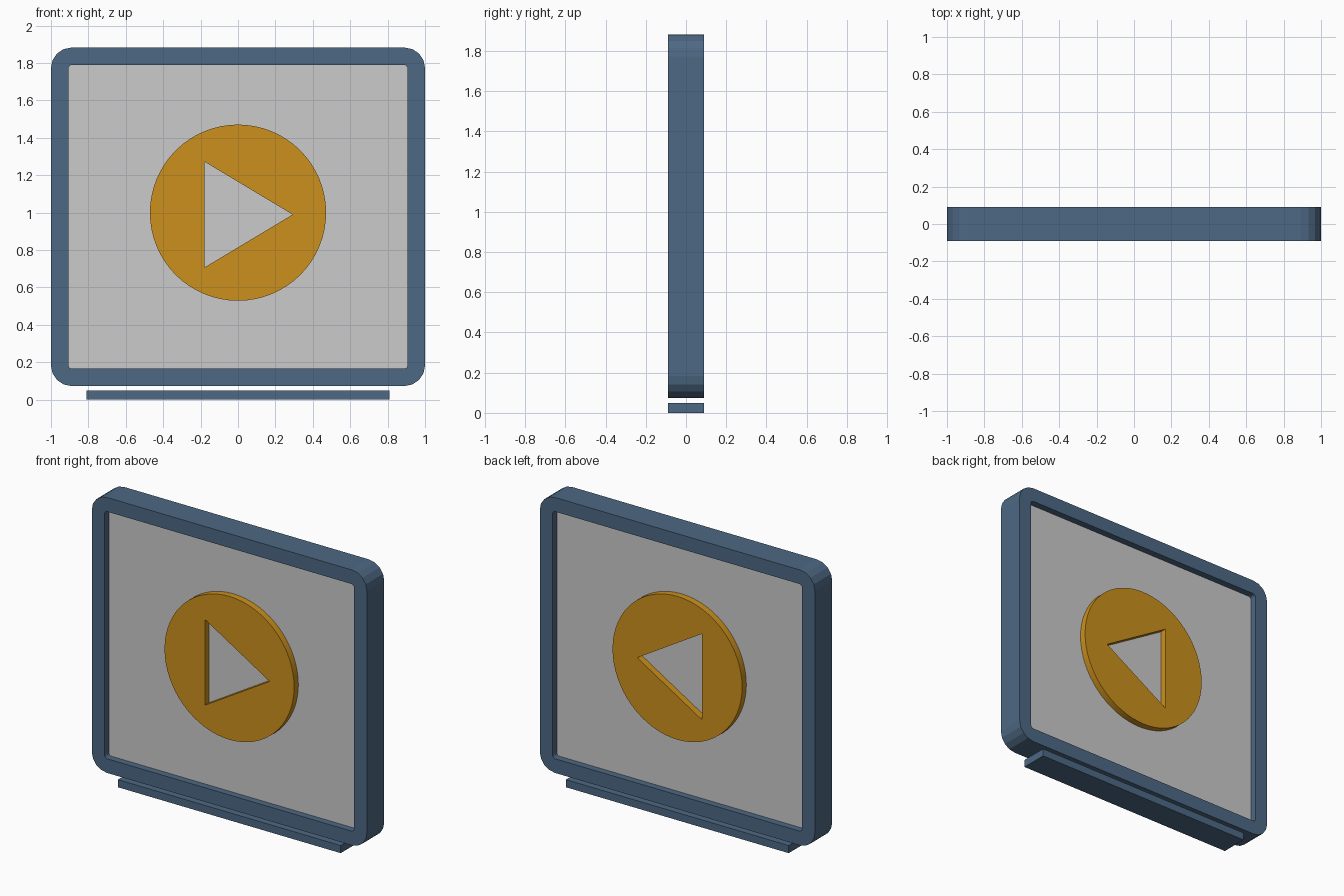
import bpy
from math import sin, cos, pi, radians

if "Cube" in bpy.data.objects:
    bpy.data.objects.remove(bpy.data.objects["Cube"])


def material(name, rgb):
    m = bpy.data.materials.new(name)
    m.diffuse_color = (*rgb, 1)
    m.use_nodes = True
    m.node_tree.nodes["Principled BSDF"].inputs["Base Color"].default_value = m.diffuse_color
    return m


def rounded_rect(x, z0, z1, r, steps=4):
    """Outline in the x-z plane with rounded corners."""
    pts = []
    for i, (cx, cz) in enumerate([(x - r, z1 - r), (r - x, z1 - r),
                                  (r - x, z0 + r), (x - r, z0 + r)]):
        for s in range(steps + 1):
            a = (i + s / steps) * pi / 2
            pts.append((cx + r * cos(a), cz + r * sin(a)))
    return pts


def plate(name, outlines, y, depth, mat=None):
    """Extrude x-z outlines along y; any inner outline becomes a hole."""
    cu = bpy.data.curves.new(name, 'CURVE')
    cu.dimensions = '2D'
    cu.fill_mode = 'BOTH'
    cu.extrude = depth / 2
    for pts in outlines:
        sp = cu.splines.new('POLY')
        sp.points.add(len(pts) - 1)
        for p, (x, z) in zip(sp.points, pts):
            p.co = (x, z, 0, 1)
        sp.use_cyclic_u = True
    ob = bpy.data.objects.new(name, cu)
    bpy.context.collection.objects.link(ob)
    ob.location.y = y
    ob.rotation_euler.x = pi / 2
    bpy.ops.object.select_all(action='DESELECT')
    ob.select_set(True)
    bpy.context.view_layer.objects.active = ob
    bpy.ops.object.convert(target='MESH')
    ob = bpy.context.view_layer.objects.active
    # Weld the caps to the sides so the plate is one closed body
    bpy.ops.object.mode_set(mode='EDIT')
    bpy.ops.mesh.select_all(action='SELECT')
    bpy.ops.mesh.remove_doubles(threshold=0.0005)
    bpy.ops.mesh.normals_make_consistent(inside=False)
    bpy.ops.object.mode_set(mode='OBJECT')
    bpy.ops.object.shade_flat()
    if mat:
        ob.data.materials.append(mat)
    return ob


blue = material("frame_blue", (0.075, 0.14, 0.23))
amber = material("disc_amber", (0.6, 0.28, 0.012))

# Rounded frame and the thin panel held inside it
plate("frame", [rounded_rect(1.0, 0.073, 1.883, 0.11),
                rounded_rect(0.907, 0.166, 1.79, 0.02)], 0, 0.18, blue)
plate("panel", [rounded_rect(0.92, 0.153, 1.803, 0.02)], 0, 0.092)

# Discs with a triangular opening on both faces of the panel
circle = [(0.471 * cos(2 * pi * i / 64), 1.0 + 0.471 * sin(2 * pi * i / 64))
          for i in range(64)]
triangle = [(-0.178, 1.272), (-0.178, 0.708), (0.292, 0.99)]
for name, side in (("front_disc", -1), ("back_disc", 1)):
    plate(name, [circle, triangle], side * 0.067, 0.046, amber)
    bpy.ops.object.shade_smooth_by_angle(angle=radians(30))

# Foot bar under the frame
plate("foot_bar", [[(-0.81, 0), (0.81, 0), (0.81, 0.05), (-0.81, 0.05)]],
      0, 0.18, blue)
